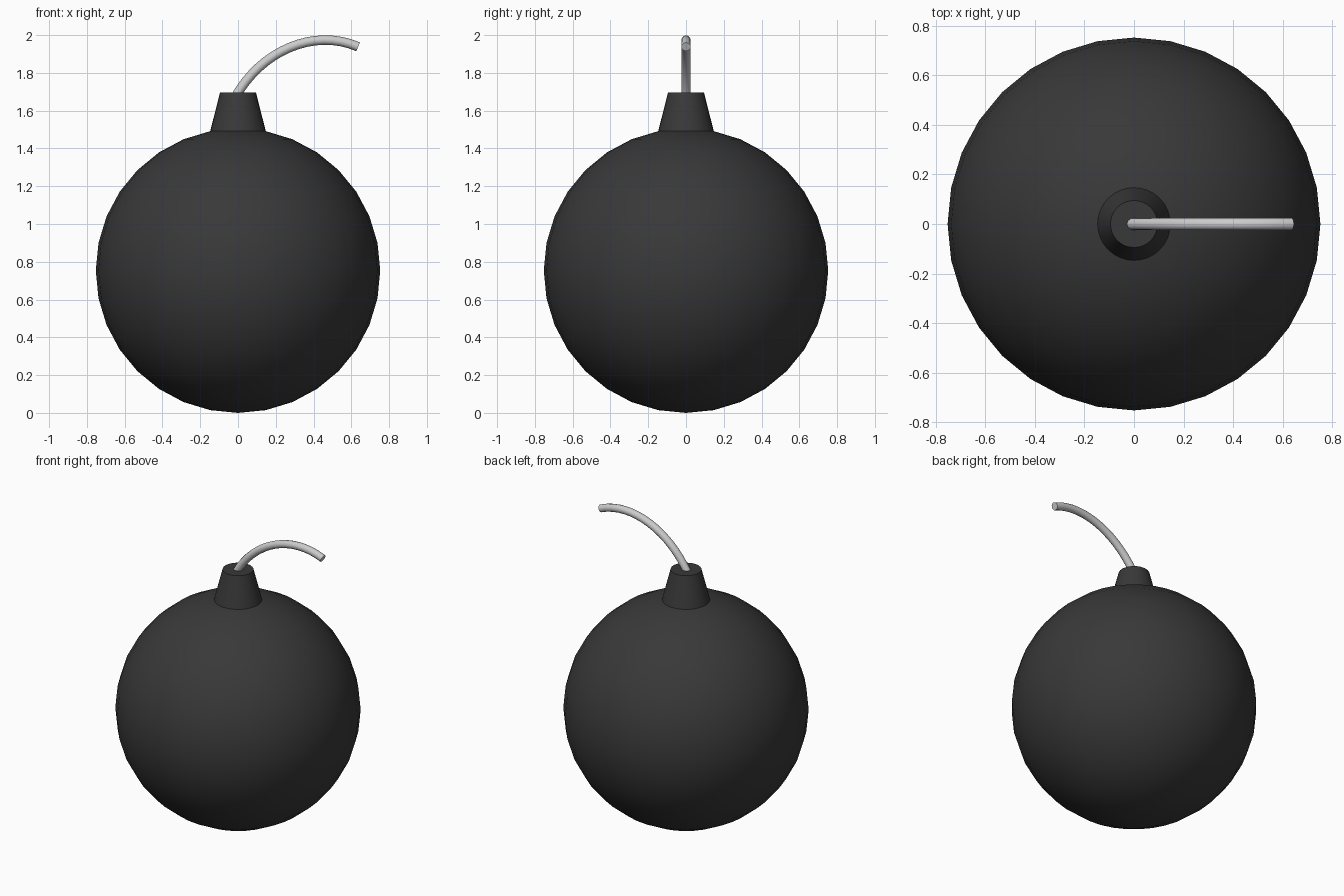
import bpy

if "Cube" in bpy.data.objects:
    bpy.data.objects.remove(bpy.data.objects["Cube"])

black = bpy.data.materials.new("black_iron")
black.diffuse_color = (0.04, 0.04, 0.04, 1)
black.use_nodes = True
black.node_tree.nodes["Principled BSDF"].inputs["Base Color"].default_value = black.diffuse_color


def finish(name, material=None, angle=0.6):
    ob = bpy.context.object
    ob.name = name
    if material:
        ob.data.materials.append(material)
    bpy.ops.object.shade_smooth_by_angle(angle=angle)
    return ob


# Round body
bpy.ops.mesh.primitive_uv_sphere_add(segments=32, ring_count=16, radius=0.753,
                                     location=(0, 0, 0.753))
finish("body", black)

# Tapered neck, seated on the top ring of the body
z0, z1 = 1.492, 1.696
bpy.ops.mesh.primitive_cone_add(vertices=32, radius1=0.147, radius2=0.095,
                                depth=z1 - z0, location=(0, 0, (z0 + z1) / 2))
finish("neck", black)

# Curved fuse: one bezier arc with a round section
curve = bpy.data.curves.new("fuse", 'CURVE')
curve.dimensions = '3D'
curve.resolution_u = 16
curve.bevel_depth = 0.025
curve.bevel_resolution = 4
curve.use_fill_caps = True
spline = curve.splines.new('BEZIER')
spline.bezier_points.add(1)
path = [((-0.07, 0, 1.49), (-0.015, 0, 1.67), (0.12, 0, 1.915)),
        ((0.40, 0, 2.04), (0.636, 0, 1.938), (0.80, 0, 1.87))]
for p, (left, co, right) in zip(spline.bezier_points, path):
    p.handle_left_type = p.handle_right_type = 'FREE'
    p.handle_left, p.co, p.handle_right = left, co, right
fuse = bpy.data.objects.new("fuse", curve)
bpy.context.collection.objects.link(fuse)
bpy.ops.object.select_all(action='DESELECT')
fuse.select_set(True)
bpy.context.view_layer.objects.active = fuse
bpy.ops.object.convert(target='MESH')
finish("fuse", angle=0.9)
